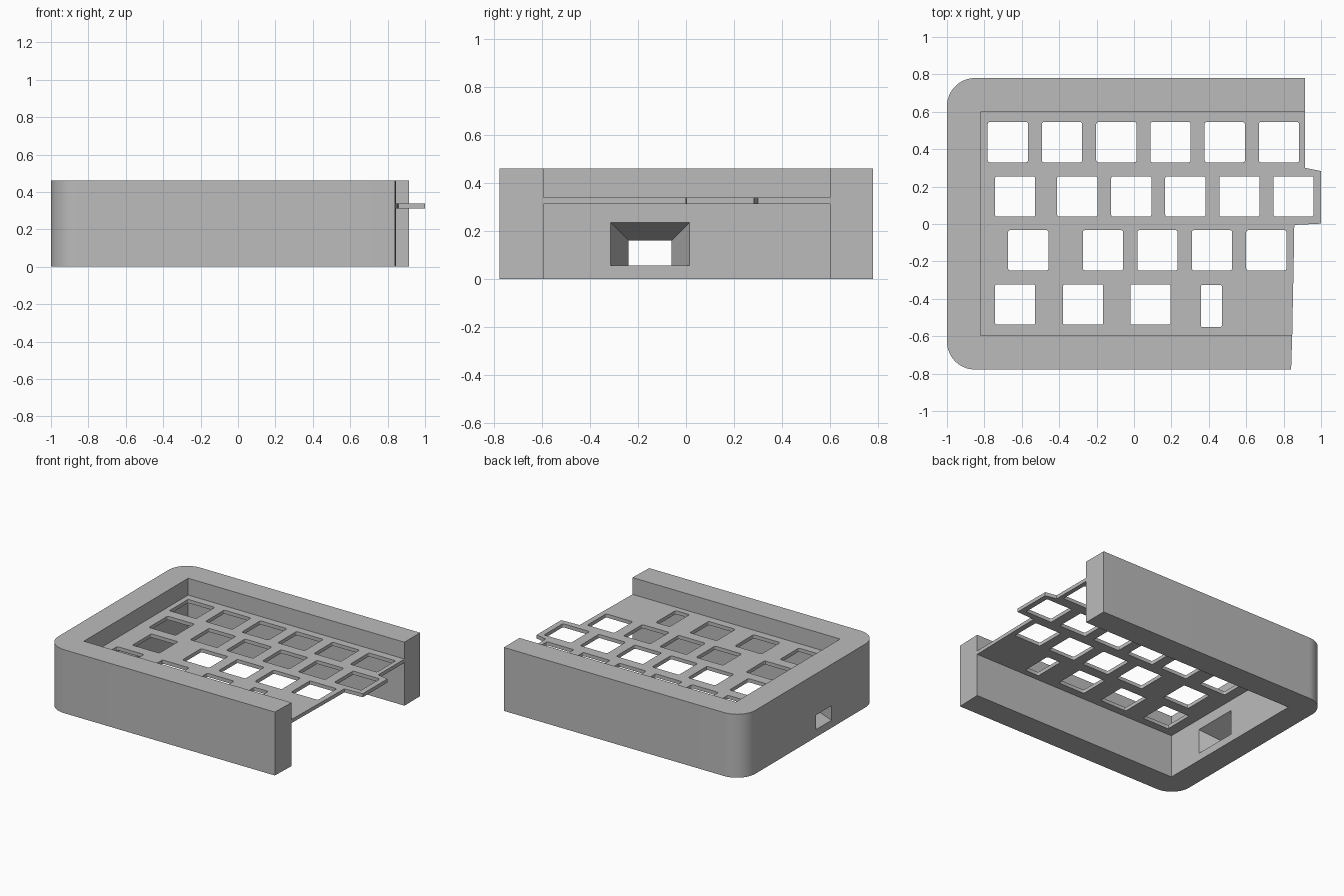
import bpy, bmesh, math

if "Cube" in bpy.data.objects:
    bpy.data.objects.remove(bpy.data.objects["Cube"])

grey = bpy.data.materials.new("plain_grey")
grey.diffuse_color = (0.5, 0.5, 0.5, 1)
grey.use_nodes = True
grey.node_tree.nodes["Principled BSDF"].inputs["Base Color"].default_value = grey.diffuse_color


def make_object(name, bm):
    bmesh.ops.recalc_face_normals(bm, faces=bm.faces)
    me = bpy.data.meshes.new(name)
    bm.to_mesh(me)
    bm.free()
    me.materials.append(grey)
    ob = bpy.data.objects.new(name, me)
    bpy.context.collection.objects.link(ob)
    return ob


def add_prism(bm, outline, z0, z1):
    face = bm.faces.new([bm.verts.new((x, y, z0)) for x, y in outline])
    new = bmesh.ops.extrude_face_region(bm, geom=[face])["geom"]
    verts = [v for v in new if isinstance(v, bmesh.types.BMVert)]
    bmesh.ops.translate(bm, verts=verts, vec=(0, 0, z1 - z0))


def arc(cx, cy, r, a0, a1, n):
    angles = [math.radians(a0 + (a1 - a0) * i / n) for i in range(n + 1)]
    return [(cx + r * math.cos(a), cy + r * math.sin(a)) for a in angles]


def rounded_rect(x0, y0, x1, y1, r):
    return (arc(x1 - r, y1 - r, r, 0, 90, 3) + arc(x0 + r, y1 - r, r, 90, 180, 3)
            + arc(x0 + r, y0 + r, r, 180, 270, 3) + arc(x1 - r, y0 + r, r, 270, 360, 3))


def cut(target, cutter):
    mod = target.modifiers.new("cut", "BOOLEAN")
    mod.operation, mod.solver, mod.object = "DIFFERENCE", "EXACT", cutter
    cutter.hide_render = True
    bpy.ops.object.select_all(action="DESELECT")
    bpy.context.view_layer.objects.active = target
    target.select_set(True)
    bpy.ops.object.modifier_apply(modifier="cut")
    bpy.data.objects.remove(cutter)
    bpy.ops.object.shade_smooth_by_angle(angle=math.radians(25))


# U-shaped case wall, open on the right and below
bm = bmesh.new()
R = 0.15
add_prism(bm, [(0.915, 0.6), (0.915, 0.78)]
          + arc(-1 + R, 0.78 - R, R, 90, 180, 16)
          + arc(-1 + R, -0.778 + R, R, 180, 270, 16)
          + [(0.84, -0.778), (0.846, -0.595), (-0.82, -0.595), (-0.82, 0.6)], 0, 0.46)
case = make_object("case_wall", bm)

# Flared cable port through the left wall, with a flat floor
bm = bmesh.new()
rings = []
for x in (-1.01, -0.81):
    t = (x + 1) / 0.18
    y0, y1, z1 = -0.24 - 0.075 * t, -0.06 + 0.075 * t, 0.16 + 0.075 * t
    rings.append([bm.verts.new(p) for p in
                  ((x, y0, 0.055), (x, y1, 0.055), (x, y1, z1), (x, y0, z1))])
for ring in rings:
    bm.faces.new(ring)
for i in range(4):
    j = (i + 1) % 4
    bm.faces.new((rings[0][i], rings[0][j], rings[1][j], rings[1][i]))
cut(case, make_object("port_cutter", bm))

# Thin switch plate with a stepped right edge
bm = bmesh.new()
add_prism(bm, [(-0.82, -0.595), (0.846, -0.595), (0.85, -0.38), (0.853, -0.25),
               (0.857, -0.005), (1, 0.002), (1, 0.283), (0.915, 0.3),
               (0.915, 0.6), (-0.82, 0.6)], 0.312, 0.338)
plate = make_object("switch_plate", bm)

# Key openings: lower y and left edges of each row
S = 0.215
rows = [(0.33, [-0.782 + 0.29 * i for i in range(6)]),
        (0.04, [-0.743] + [-0.411 + 0.289 * i for i in range(5)]),
        (-0.248, [-0.673] + [-0.273 + 0.291 * i for i in range(4)]),
        (-0.538, [-0.743, -0.38, -0.02])]
bm = bmesh.new()
for y, xs in rows:
    for x in xs:
        add_prism(bm, rounded_rect(x, y, x + S, y + S, 0.01), 0.28, 0.37)
add_prism(bm, rounded_rect(0.358, -0.552, 0.47, -0.325, 0.01), 0.28, 0.37)
cut(plate, make_object("key_cutter", bm))
